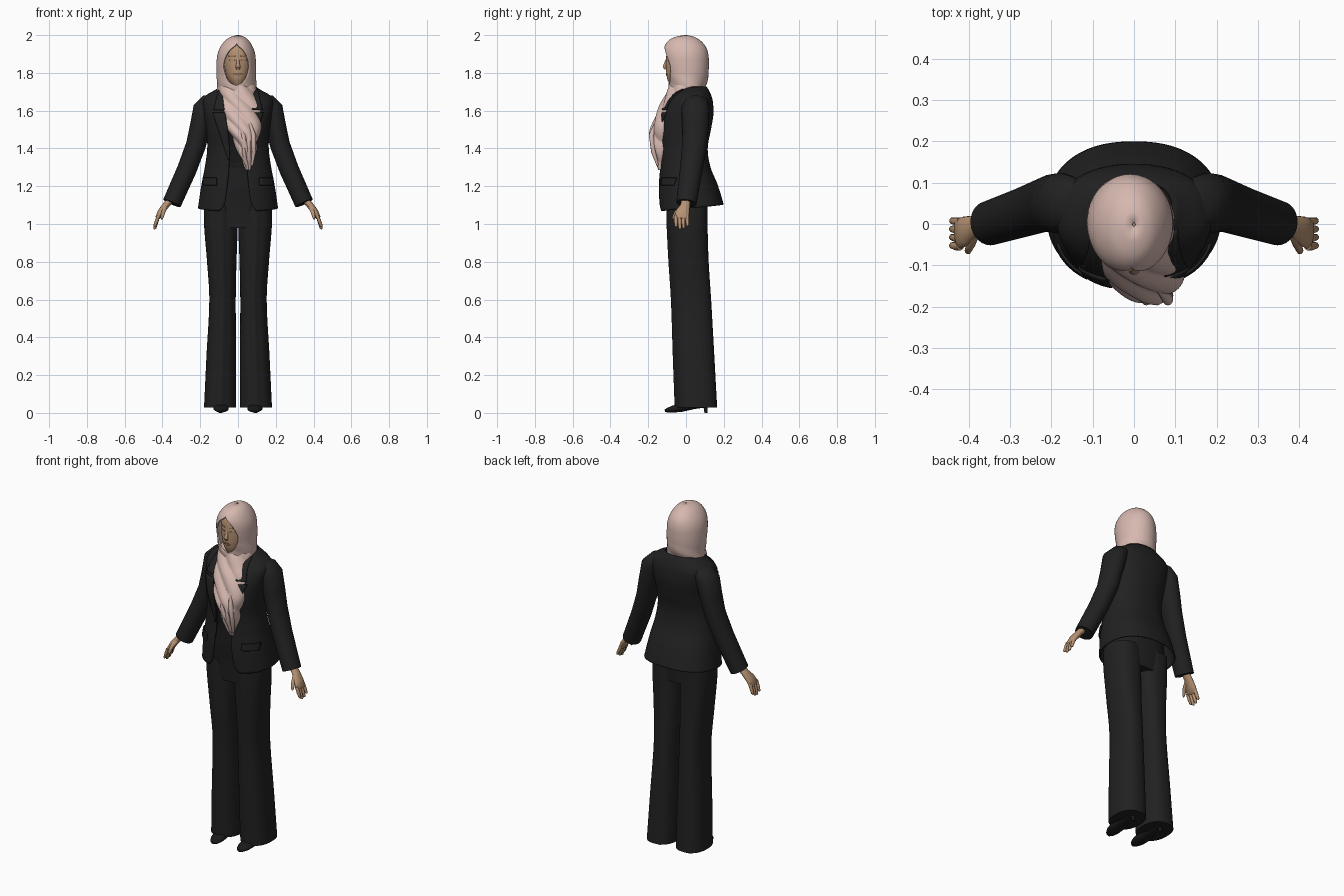
import bpy, bmesh
from math import sin, cos, asin, pi, copysign
from mathutils import Vector

if "Cube" in bpy.data.objects:
    bpy.data.objects.remove(bpy.data.objects["Cube"])
made = []


def material(name, rgb):
    m = bpy.data.materials.new(name)
    m.diffuse_color = (*rgb, 1)
    m.use_nodes = True
    bsdf = m.node_tree.nodes["Principled BSDF"]
    bsdf.inputs["Base Color"].default_value = (*rgb, 1)
    bsdf.inputs["Roughness"].default_value = 0.8
    return m


suit = material("suit black", (0.015, 0.015, 0.015))
inner = material("blouse black", (0.009, 0.009, 0.009))
leather = material("shoe black", (0.010, 0.010, 0.012))
scarf = material("scarf pink", (0.67, 0.48, 0.43))
skin = material("skin", (0.47, 0.29, 0.17))
lip = material("lip brown", (0.30, 0.16, 0.11))
lid = material("eyelid tan", (0.36, 0.24, 0.17))


def grid_object(name, rings, mat, closed=True, cap=True, thick=0, mirror=False):
    """Skin a list of point rings with quads."""
    bm = bmesh.new()
    vs = [[bm.verts.new(p) for p in r] for r in rings]
    n = len(rings[0])
    for low, high in zip(vs, vs[1:]):
        for j in range(n if closed else n - 1):
            k = (j + 1) % n
            bm.faces.new((low[j], low[k], high[k], high[j]))
    if closed and cap:
        bm.faces.new(vs[0][::-1])
        bm.faces.new(vs[-1])
    bmesh.ops.remove_doubles(bm, verts=bm.verts[:], dist=0.0002)
    me = bpy.data.meshes.new(name)
    bm.to_mesh(me)
    bm.free()
    me.materials.append(mat)
    ob = bpy.data.objects.new(name, me)
    bpy.context.collection.objects.link(ob)
    if thick:
        ob.modifiers.new("thickness", 'SOLIDIFY').thickness = thick
    if mirror:
        ob.modifiers.new("mirror", 'MIRROR')
    made.append(ob)
    return ob


def smooth_at(rows, z):
    """Cubic interpolation of rows keyed by their first value."""
    last = len(rows) - 1
    k = next((i for i in range(last) if z <= rows[i + 1][0]), last - 1)
    a, b = rows[k], rows[k + 1]
    before, after = rows[max(k - 1, 0)], rows[min(k + 2, last)]
    h = b[0] - a[0]
    t = min(max((z - a[0]) / h, 0), 1)
    out = []
    for p, q, r, s in zip(before[1:], a[1:], b[1:], after[1:]):
        m0 = (r - p) / (b[0] - before[0]) * h
        m1 = (s - q) / (after[0] - a[0]) * h
        out.append(q + t * (m0 + t * (3 * (r - q) - 2 * m0 - m1 + t * (m0 + m1 - 2 * (r - q)))))
    return out


def point(rows, z, a, power=2, off=0):
    """Point on a body section; angle 0 faces the front."""
    x0, x1, y0, y1 = smooth_at(rows, z)
    bend = lambda v: copysign(abs(v) ** (2 / power), v)
    return Vector(((x0 + x1) / 2 + ((x1 - x0) / 2 + off) * bend(sin(a)),
                   (y0 + y1) / 2 - ((y1 - y0) / 2 + off) * bend(cos(a)), z))


def angle_for(rows, z, x, power):
    x0, x1 = smooth_at(rows, z)[:2]
    return asin(min(1, max(0, x) * 2 / (x1 - x0)) ** (power / 2))


def body(name, rows, mat, power=2, steps=40, n=56, gap=None, fold=None, hem=None,
         off=0, span=None, **kw):
    """Loft of sections, optionally open at the front."""
    lo, hi = span or (rows[0][0], rows[-1][0])
    rings = []
    for i in range(steps + 1):
        z = lo + (hi - lo) * i / steps
        start = angle_for(rows, z, smooth_at(gap, z)[0], power) if gap else 0
        ring = []
        for j in range(n + 1 if gap else n):
            a = start + (2 * pi - 2 * start) * j / n
            p = point(rows, z, a, power, off + (fold(a, z) if fold else 0))
            if hem:
                p.z += hem(a) * max(0, 1 - (z - lo) / 0.12)
            ring.append(p)
        rings.append(ring)
    return grid_object(name, rings, mat, closed=not gap, **kw)


def patch(name, rows, mat, zs, near, far, power, off):
    """Thin mirrored plate lying on a body surface."""
    rings = []
    for i in range(15):
        z = zs[0] + (zs[1] - zs[0]) * i / 14
        a, b = (angle_for(rows, z, f(z), power) for f in (near, far))
        rings.append([point(rows, z, a + (b - a) * j / 6, power, off) for j in range(7)])
    return grid_object(name, rings, mat, closed=False, thick=0.007, mirror=True)


def tube(name, path, mat, ref=(0, 1, 0), n=20, mirror=True):
    """Tube through (x, y, z, thickness, width) stations."""
    pts = [Vector(p[:3]) for p in path]
    rings = []
    for i, p in enumerate(path):
        d = (pts[min(i + 1, len(pts) - 1)] - pts[max(i - 1, 0)]).normalized()
        u = Vector(ref)
        u = (u - d * u.dot(d)).normalized()
        v = d.cross(u)
        rings.append([pts[i] + u * p[4] * cos(2 * pi * j / n) + v * p[3] * sin(2 * pi * j / n)
                      for j in range(n)])
    return grid_object(name, rings, mat, mirror=mirror)


def even(rows):
    """Expand (z, half width, front, back) to symmetric sections."""
    return [(z, -w, w, f, b) for z, w, f, b in rows]


# Jacket with open front, flared back hem
coat = even([(1.07, .212, -.145, .20), (1.2, .195, -.148, .17), (1.3, .176, -.14, .13),
             (1.4, .163, -.14, .115), (1.5, .168, -.152, .132), (1.58, .18, -.138, .145),
             (1.65, .188, -.10, .142), (1.685, .165, -.07, .132), (1.71, .12, -.045, .12),
             (1.728, .095, -.03, .108)])
opening = [(1.07, .10), (1.1, .075), (1.18, .06), (1.36, .045), (1.5, .055), (1.6, .07), (1.728, .085)]
body("jacket", coat, suit, power=2.3, steps=56, n=80, gap=opening, thick=.008,
     hem=lambda a: .015 - .018 * cos(a))
edge = lambda z: smooth_at(opening, z)[0] - .002
patch("lapel", coat, suit, (1.34, 1.59), edge, lambda z: .05 + (z - 1.34) * .32, 2.3, .008)
patch("collar", coat, suit, (1.605, 1.715), edge, lambda z: .125 - (z - 1.605) * .25, 2.3, .009)
patch("pocket_flap", coat, suit, (1.205, 1.245), lambda z: .11, lambda z: .18, 2.3, .008)

# Blouse under the jacket
body("blouse", coat, inner, power=2.3, off=-.014, span=(1.3, 1.67))

# Sleeves
tube("sleeve", [(.13, .05, 1.665, .025, .05), (.15, .05, 1.65, .045, .065), (.178, .05, 1.61, .06, .074),
                (.2, .05, 1.52, .054, .07), (.222, .045, 1.42, .053, .065),
                (.27, .028, 1.29, .052, .06), (.35, .002, 1.11, .05, .054)], suit, n=28)

# Hands
tube("hand", [(.36, 0, 1.125, .018, .024), (.385, -.005, 1.095, .018, .026),
              (.408, -.017, 1.065, .017, .036), (.424, -.024, 1.035, .013, .038),
              (.428, -.025, 1.028, .006, .03)], skin)
for i, length in enumerate((.05, .062, .058, .045)):
    y = -.054 + .02 * i
    tube("finger_%d" % (i + 1), [(.42, y, 1.045, .009, .010), (.431, y, 1.045 - length * .6, .009, .010),
                                 (.44, y + .002, 1.04 - length, .008, .008),
                                 (.444, y + .002, 1.034 - length, .003, .003)], skin, n=10)
tube("thumb", [(.385, -.02, 1.09, .013, .012), (.395, -.05, 1.065, .011, .011),
               (.402, -.066, 1.035, .008, .008), (.404, -.07, 1.025, .003, .003)], skin, n=10)

# Trousers with pressed front crease
body("trouser_hips", even([(.98, .165, -.09, .108), (1.1, .178, -.10, .115), (1.2, .172, -.115, .115),
                           (1.32, .152, -.126, .1)]), suit, power=2.3, steps=16)
crease = lambda a, z: .010 * max(0, 1 - min(a, 2 * pi - a) / .25)
leg = [(.028, .01, .18, -.05, .165), (.3, .01, .167, -.06, .15), (.6, .012, .152, -.07, .133),
       (.8, .008, .164, -.083, .12), (1, .001, .18, -.093, .114), (1.1, .001, .18, -.095, .114)]
body("trouser_leg", leg, suit, power=2.4, fold=crease, mirror=True)

# Heeled shoes
tube("shoe", [(.085, -.112, .011, .006, .01), (.085, -.1, .014, .012, .024), (.088, -.07, .02, .018, .038),
              (.09, -.03, .027, .023, .041), (.093, .04, .045, .025, .035),
              (.094, .11, .055, .025, .028)], leather, ref=(1, 0, 0))
tube("shoe_heel", [(.094, .105, 0, .008, .008), (.094, .105, .02, .009, .009),
                   (.094, .1, .05, .018, .018)], leather, n=12)

# Head and facial features
head = even([(1.735, .03, -.085, 0), (1.77, .055, -.1, .05), (1.83, .072, -.106, .07),
             (1.88, .076, -.105, .08), (1.93, .068, -.097, .07), (1.968, .035, -.07, .05)])
body("head", head, skin, steps=24, n=40)
tube("nose", [(0, -.1, 1.878, .004, .006), (0, -.108, 1.85, .008, .009), (0, -.113, 1.832, .010, .013),
              (0, -.108, 1.82, .006, .010)], skin, ref=(1, 0, 0), n=14, mirror=False)
patch("eye", head, lid, (1.862, 1.872), lambda z: .017, lambda z: .043, 2, .002)
patch("eyebrow", head, lip, (1.888, 1.893), lambda z: .014, lambda z: .048, 2, .002)
patch("lips", head, lip, (1.786, 1.8), lambda z: 0, lambda z: .022 - abs(z - 1.793) * 2, 2, .003)

# Headscarf hood with face opening
hood = [(1.66, -.11, .10, -.095, .09), (1.70, -.112, .096, -.088, .095), (1.75, -.113, .095, -.094, .112),
        (1.80, -.114, .095, -.106, .119), (1.85, -.114, .095, -.117, .121),
        (1.90, -.108, .091, -.122, .118), (1.94, -.092, .077, -.115, .104),
        (1.975, -.064, .054, -.088, .072), (1.993, -.034, .03, -.05, .038), (2, -.004, .004, -.006, .004)]
face_gap = [(1.66, 0), (1.73, 0), (1.75, .036), (1.78, .056), (1.83, .07), (1.88, .06), (1.92, .037),
            (1.955, 0), (2, 0)]
body("scarf_hood", hood, scarf, steps=64, n=72, gap=face_gap, thick=.008,
     fold=lambda a, z: .004 * sin(3 * a + 45 * z) * max(0, min(1, (1.8 - z) / .08)))

# Scarf drape hanging over the chest, with diagonal folds
drape = [(1.285, .042, .066, -.145, -.115), (1.35, .012, .086, -.168, -.10), (1.42, -.015, .102, -.186, -.07),
         (1.48, -.045, .114, -.192, -.05), (1.55, -.08, .125, -.168, -.035), (1.62, -.096, .12, -.14, 0),
         (1.68, -.112, .105, -.11, .06), (1.735, -.10, .088, -.085, .075)]
body("scarf_drape", drape, scarf, steps=90, n=96,
     fold=lambda a, z: .012 * (abs(sin(3.5 * sin(a) + 26 * z)) - .6) * min(1, (z - 1.26) / .1))
# Loose scarf end falling in narrow pleats
for i in range(3):
    x = .03 + .026 * i
    tube("scarf_pleat_%d" % (i + 1), [(x - .03, -.145, 1.57, .008, .006), (x, -.183, 1.47, .014, .013),
                                      (x + .002, -.172, 1.38, .012, .011),
                                      (x * .6 + .025, -.15, 1.31, .006, .006)],
         scarf, ref=(1, 0, 0), n=12, mirror=False)

# Smooth shading with crisp edges
bpy.ops.object.select_all(action='DESELECT')
for ob in made:
    ob.select_set(True)
bpy.context.view_layer.objects.active = made[0]
bpy.ops.object.shade_smooth_by_angle(angle=.8)
